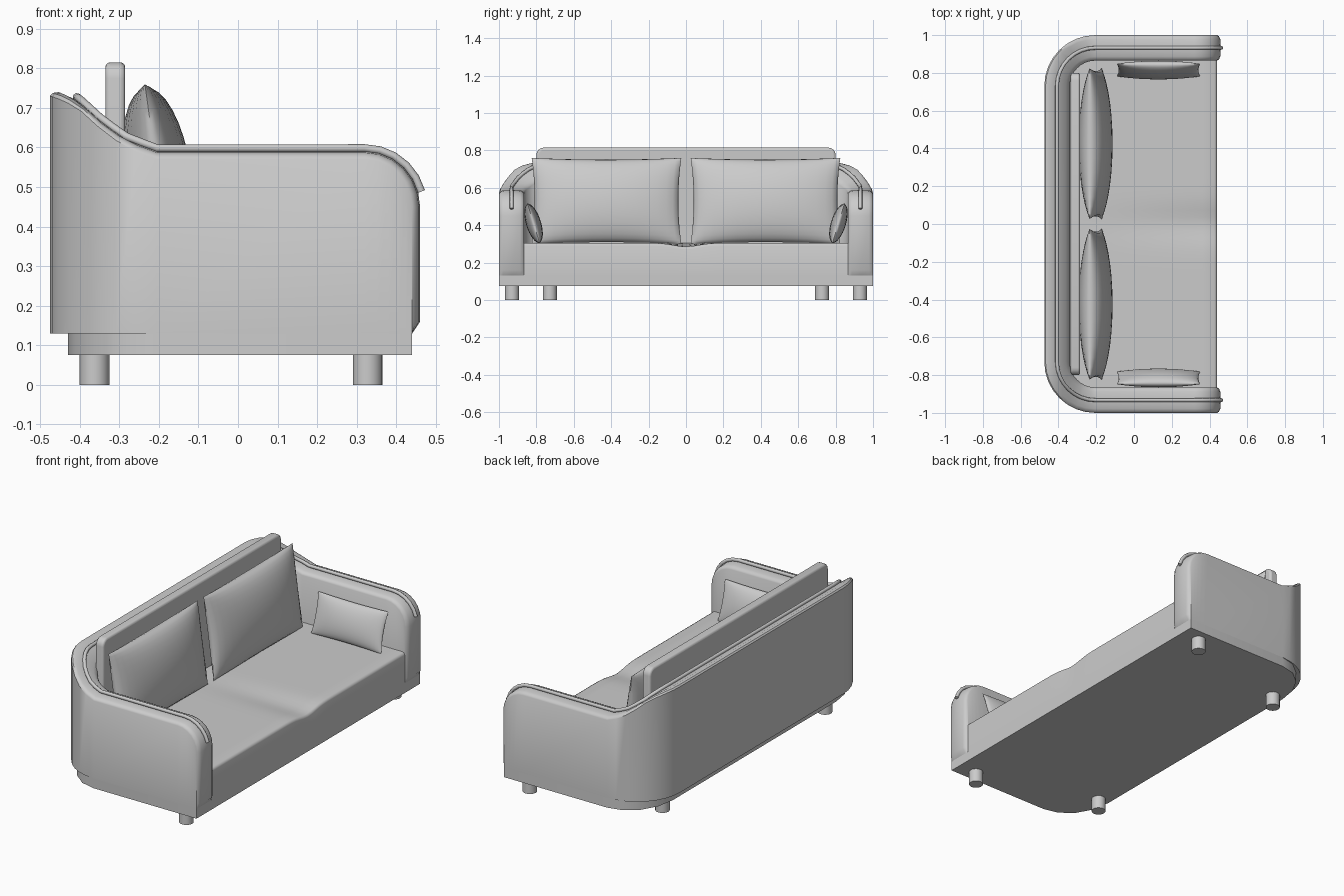
import bpy, bmesh
from math import sin, cos, pi, radians, exp
from mathutils import Matrix, Vector

cube = bpy.data.objects.get("Cube")
if cube:
    bpy.data.objects.remove(cube)

fabric = bpy.data.materials.new("grey fabric")
fabric.use_nodes = True
GREY = (0.6, 0.6, 0.6, 1)
fabric.diffuse_color = GREY
fabric.node_tree.nodes["Principled BSDF"].inputs["Base Color"].default_value = GREY


def finish(name, bm, angle=35, bevel=0):
    bmesh.ops.remove_doubles(bm, verts=bm.verts, dist=1e-5)
    bmesh.ops.recalc_face_normals(bm, faces=bm.faces)
    mesh = bpy.data.meshes.new(name)
    bm.to_mesh(mesh)
    bm.free()
    ob = bpy.data.objects.new(name, mesh)
    bpy.context.collection.objects.link(ob)
    mesh.materials.append(fabric)
    bpy.ops.object.select_all(action="DESELECT")
    ob.select_set(True)
    bpy.context.view_layer.objects.active = ob
    if bevel:
        mod = ob.modifiers.new("soft edges", "BEVEL")
        mod.width, mod.segments = bevel, 3
    bpy.ops.object.shade_smooth_by_angle(angle=radians(angle))
    return ob


def grid_faces(bm, rows):
    for a, b in zip(rows, rows[1:]):
        for i in range(len(a) - 1):
            bm.faces.new((a[i], a[i + 1], b[i + 1], b[i]))


# Wraparound shell: rim height depends on depth, rim edges are rounded
BACK, SIDE, CORNER, THICK = -0.475, 1.0, 0.27, 0.135
CX, CY = BACK + CORNER, SIDE - CORNER
FLOOR, FRONT = 0.13, 0.44
SLOPE = [(-0.475, 0.75), (-0.44, 0.738), (-0.40, 0.715), (-0.34, 0.66),
         (-0.28, 0.618), (-0.205, 0.59)]


def rim_height(x):
    for (x0, z0), (x1, z1) in zip(SLOPE, SLOPE[1:]):
        if x <= x1:
            return z0 + (z1 - z0) * (x - x0) / (x1 - x0)
    return SLOPE[-1][1]


def half_rim(t, drop):
    """Rim line from the back's middle to the arm's foot, t across the wall."""
    r = CORNER - THICK * t
    plan = [(CX - r, 0), (CX - r, CY)]
    plan += [(CX - r * cos(a), CY + r * sin(a)) for a in (pi / 16 * k for k in range(1, 9))]
    pts = [Vector((x, y, rim_height(x) - drop)) for x, y in plan]
    y = CY + r
    for k in range(7):
        a, rr = k * pi / 12, 0.14 - drop
        pts.append(Vector((0.32 + rr * sin(a), y, 0.45 + rr * cos(a))))
    pts.append(Vector((0.46 - drop, y, 0.16)))
    pts.append(Vector((FRONT, y, FLOOR)))
    return pts


def whole(pts):
    return [Vector((p.x, -p.y, p.z)) for p in pts[:0:-1]] + pts


bm = bmesh.new()
columns = [(0, 0.02), (0.05, 0.01), (0.16, 0.003), (0.5, 0),
           (0.84, 0.003), (0.95, 0.01), (1, 0.02)]
rows = [[bm.verts.new(p) for p in whole(half_rim(t, d))] for t, d in columns]
grid_faces(bm, rows)
feet = []
for row in (rows[0], rows[-1]):
    top = row[2:-2]
    foot = [bm.verts.new((v.co.x, v.co.y, FLOOR)) for v in top]
    grid_faces(bm, [top, foot])
    feet.append(foot)
grid_faces(bm, feet)
finish("wraparound_shell", bm, 40)

# Piping along the middle of the rim
curve = bpy.data.curves.new("rim_piping", "CURVE")
curve.dimensions = "3D"
curve.bevel_depth, curve.bevel_resolution, curve.use_fill_caps = 0.01, 2, True
path = whole(half_rim(0.5, -0.008)[:-3])
spline = curve.splines.new("POLY")
spline.points.add(len(path) - 1)
for point, p in zip(spline.points, path):
    point.co = (*p, 1)
piping = bpy.data.objects.new("rim_piping", curve)
bpy.context.collection.objects.link(piping)
curve.materials.append(fabric)
bpy.ops.object.select_all(action="DESELECT")
piping.select_set(True)
bpy.context.view_layer.objects.active = piping
bpy.ops.object.convert(target="MESH")
bpy.ops.object.shade_smooth_by_angle(angle=radians(50))

# Plinth with rounded back corners
bm = bmesh.new()
half = [(CX - 0.225 * cos(a), CY + CORNER * sin(a)) for a in (pi / 8 * k for k in range(5))]
half.append((FRONT, SIDE))
outline = half + [(x, -y) for x, y in reversed(half)]
base = bm.faces.new([bm.verts.new((x, y, 0.075)) for x, y in outline])
up = bmesh.ops.extrude_face_region(bm, geom=[base])["geom"]
bmesh.ops.translate(bm, verts=[g for g in up if isinstance(g, bmesh.types.BMVert)],
                    vec=(0, 0, FLOOR - 0.075))
finish("plinth", bm, 30)

# Seat cushion with a small dip at the middle of its front edge
bm = bmesh.new()
NX, NY = 12, 48
profile = [(FRONT, FLOOR), (FRONT, 0.29), (FRONT - 0.004, 0.3), (FRONT - 0.014, 0.305)]
profile += [(FRONT - 0.014 - 0.756 * k / NX, 0.305) for k in range(1, NX + 1)]
profile.append((-0.33, FLOOR))
rows = []
for j in range(NY + 1):
    y = -0.87 + 1.74 * j / NY
    dip = 0.02 * exp(-(y / 0.09) ** 2)
    rows.append([bm.verts.new((x, y, z - (dip * max(0, (x + 0.33) / 0.77) if z > 0.2 else 0)))
                 for x, z in profile])
grid_faces(bm, rows)
bm.faces.new(rows[0])
bm.faces.new(rows[-1])
finish("seat_cushion", bm, 50)

# Backboard
bm = bmesh.new()
bmesh.ops.create_cube(bm, size=1, matrix=Matrix.Translation((-0.31, 0, 0.5075))
                      @ Matrix.Diagonal((0.05, 1.6, 0.615, 1)))
corners = [e for e in bm.edges if all(v.co.z > 0.8 for v in e.verts)
           and abs(e.verts[0].co.y - e.verts[1].co.y) < 0.01]
bmesh.ops.bevel(bm, geom=corners, offset=0.04, segments=4, profile=0.5, affect="EDGES")
finish("backboard", bm, 40, bevel=0.012)


# Pillows: two bulged sheets meeting at a seam with pinched edges
def pillow(name, width, height, bulge, matrix, n=16):
    bm = bmesh.new()
    for side in (1, -1):
        rows = []
        for i in range(n + 1):
            u = -cos(pi * i / n)
            row = []
            for j in range(n + 1):
                v = -cos(pi * j / n)
                thick = bulge * max(0, (1 - u * u) * (1 - v * v)) ** 0.5
                y = u * width * (1 - 0.04 * (1 - v * v))
                z = v * height * (1 - 0.04 * (1 - u * u))
                row.append(bm.verts.new(matrix @ Vector((side * thick, y, z))))
            rows.append(row)
        grid_faces(bm, rows)
    finish(name, bm, 60)


for side, label in ((1, "left"), (-1, "right")):
    pillow(label + "_back_pillow", 0.4, 0.232, 0.085,
           Matrix.Translation((-0.203, side * 0.425, 0.53)) @ Matrix.Rotation(radians(-8), 4, "Y"))
    pillow(label + "_arm_pillow", 0.22, 0.112, 0.04,
           Matrix.Translation((0.13, side * 0.815, 0.41))
           @ Matrix.Rotation(radians(-17 * side), 4, "X") @ Matrix.Rotation(pi / 2, 4, "Z"))

    # Legs
    for x, y, place in ((-0.3625, 0.728, "back"), (0.3275, 0.93, "front")):
        bm = bmesh.new()
        bmesh.ops.create_cone(bm, cap_ends=True, segments=20, radius1=0.0375, radius2=0.0375,
                              depth=0.08, matrix=Matrix.Translation((x, side * y, 0.04)))
        finish(f"{label}_{place}_leg", bm, 40)
